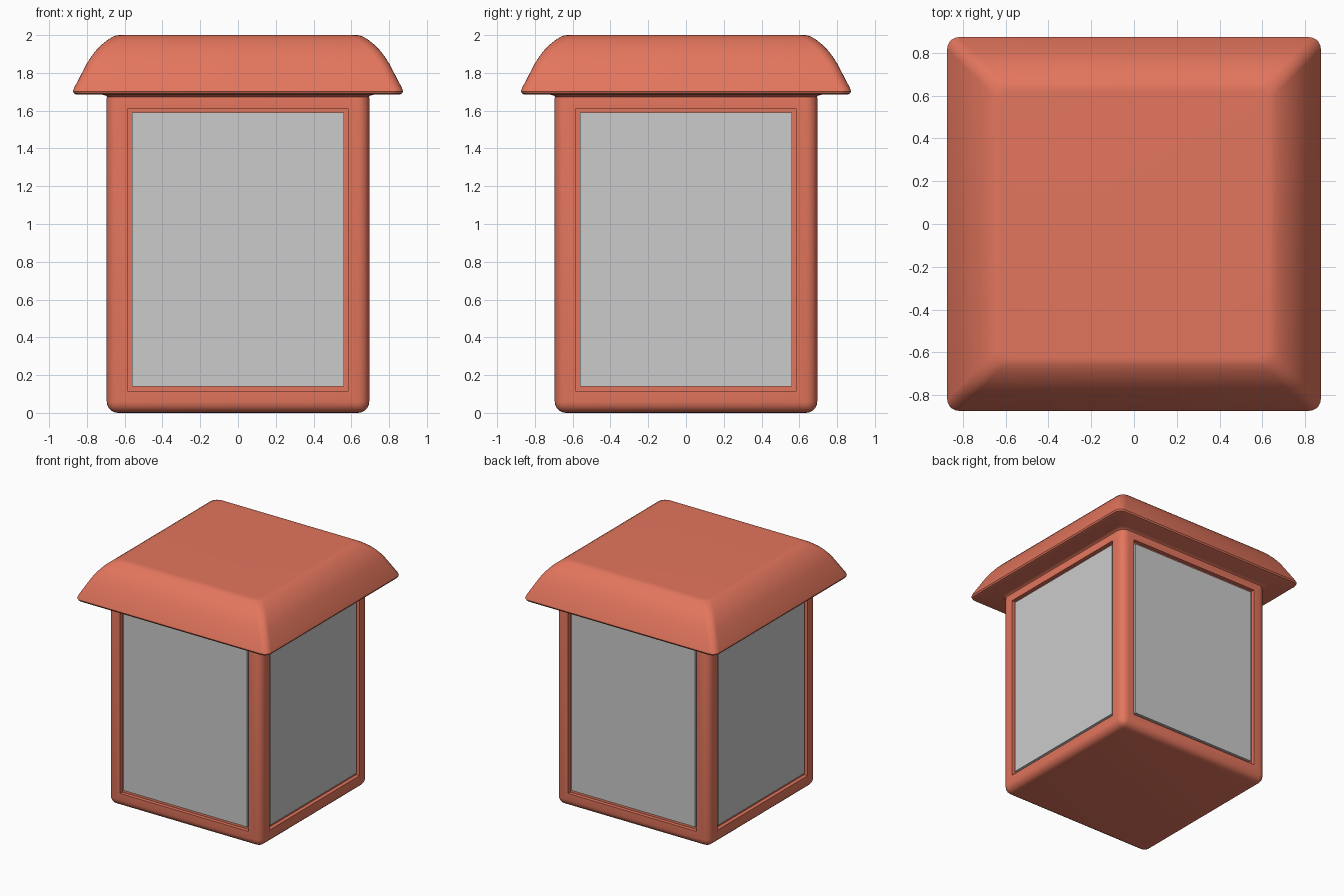
import bpy, bmesh, math
from mathutils import Matrix, Vector

if "Cube" in bpy.data.objects:
    bpy.data.objects.remove(bpy.data.objects["Cube"])

red = bpy.data.materials.new("painted_red")
red.diffuse_color = (0.77, 0.18, 0.11, 1)
red.use_nodes = True
red.node_tree.nodes["Principled BSDF"].inputs["Base Color"].default_value = red.diffuse_color


def finish(name, bm, mat=None, smooth=True):
    bmesh.ops.recalc_face_normals(bm, faces=bm.faces)
    me = bpy.data.meshes.new(name)
    bm.to_mesh(me)
    bm.free()
    ob = bpy.data.objects.new(name, me)
    bpy.context.collection.objects.link(ob)
    if mat:
        me.materials.append(mat)
    if smooth:
        bpy.ops.object.select_all(action='DESELECT')
        ob.select_set(True)
        bpy.context.view_layer.objects.active = ob
        bpy.ops.object.shade_smooth_by_angle(angle=math.radians(35))
    return ob


# Body: rounded box with a shallow window recess on each side
HALF, TOP, ROUND = 0.695, 1.725, 0.06
bm = bmesh.new()
bmesh.ops.create_cube(bm, size=1, matrix=Matrix.Translation((0, 0, TOP / 2)) @
                      Matrix.Diagonal((HALF * 2, HALF * 2, TOP, 1)))
bmesh.ops.bevel(bm, geom=bm.edges[:], offset=ROUND, segments=5,
                profile=0.5, affect='EDGES')
bm.normal_update()
sides = [f for f in bm.faces if f.calc_area() > 1 and abs(f.normal.z) < 0.1]
bmesh.ops.inset_individual(bm, faces=sides, thickness=0.075)
for f in sides:
    n = f.normal.copy()
    new = bmesh.ops.extrude_discrete_faces(bm, faces=[f])["faces"][0]
    bmesh.ops.translate(bm, verts=new.verts[:], vec=-n * 0.03)
finish("lantern_body", bm, red)

# Window panes, set just behind the frame surface
for i, side in enumerate(("front", "right", "back", "left")):
    bm = bmesh.new()
    bmesh.ops.create_cube(bm, size=1, matrix=Matrix.Rotation(i * math.pi / 2, 4, 'Z') @
                          Matrix.Translation((0, -HALF + 0.02, 0.865)) @
                          Matrix.Diagonal((1.12, 0.02, 1.45, 1)))
    finish(side + "_pane", bm, smooth=False)


# Roof: rounded squares lofted along a curved profile of (half width, height)
def rounded_square(half, z, r=0.055, steps=5):
    pts = []
    for q in range(4):
        sx, sy = ((1, 1), (-1, 1), (-1, -1), (1, -1))[q]
        for s in range(steps + 1):
            a = (q + s / steps) * math.pi / 2
            pts.append(Vector((sx * (half - r) + r * math.cos(a),
                               sy * (half - r) + r * math.sin(a), z)))
    return pts


profile = [(0.69, 1.67), (0.70, 1.68), (0.72, 1.685), (0.855, 1.685), (0.868, 1.69),
           (0.874, 1.702), (0.868, 1.72), (0.80, 1.85), (0.78, 1.882), (0.755, 1.915),
           (0.725, 1.947), (0.69, 1.975), (0.66, 1.993), (0.64, 1.999), (0.62, 2.0)]
bm = bmesh.new()
rings = [[bm.verts.new(p) for p in rounded_square(h, z)] for h, z in profile]
for a, b in zip(rings, rings[1:]):
    for i in range(len(a)):
        j = (i + 1) % len(a)
        bm.faces.new((a[i], a[j], b[j], b[i]))
bm.faces.new(rings[0])
bm.faces.new(rings[-1])
finish("roof", bm, red)
